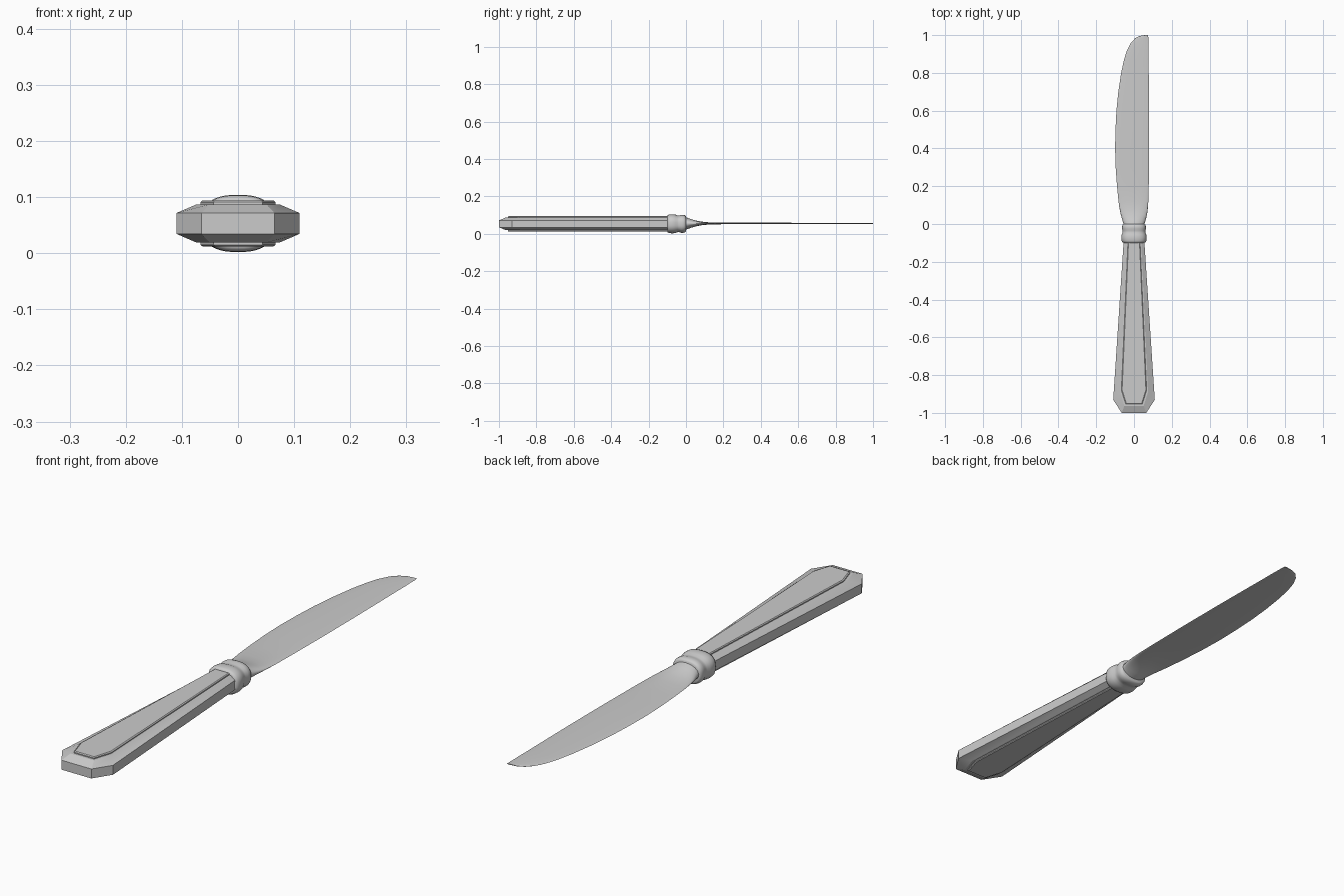
import bpy, bmesh, math

old = bpy.data.objects.get("Cube")
if old:
    bpy.data.objects.remove(old, do_unlink=True)

MID = 0.053  # height of the knife's centre plane

steel = bpy.data.materials.new("silver_grey")
steel.use_nodes = True
color = (0.6, 0.6, 0.6, 1)
steel.diffuse_color = color
bsdf = steel.node_tree.nodes["Principled BSDF"]
bsdf.inputs["Base Color"].default_value = color
bsdf.inputs["Roughness"].default_value = 0.5


def loft(name, rings, smooth_angle):
    """Skin a list of equal-length closed rings and cap both ends."""
    bm = bmesh.new()
    loops = [[bm.verts.new(p) for p in ring] for ring in rings]
    count = len(loops[0])
    for a, b in zip(loops, loops[1:]):
        for i in range(count):
            j = (i + 1) % count
            bm.faces.new((a[i], a[j], b[j], b[i]))
    bm.faces.new(loops[0])
    bm.faces.new(loops[-1])
    bmesh.ops.recalc_face_normals(bm, faces=bm.faces)
    mesh = bpy.data.meshes.new(name)
    bm.to_mesh(mesh)
    bm.free()
    obj = bpy.data.objects.new(name, mesh)
    bpy.context.collection.objects.link(obj)
    mesh.materials.append(steel)
    bpy.ops.object.select_all(action='DESELECT')
    obj.select_set(True)
    bpy.context.view_layer.objects.active = obj
    bpy.ops.object.shade_smooth_by_angle(angle=math.radians(smooth_angle))
    return obj


def outline(half, z):
    """Mirror (x, y) points of the right half into a closed ring at height z."""
    return ([(x, y, MID + z) for x, y in half] +
            [(-x, y, MID + z) for x, y in reversed(half)])


def oval(y, hx, hz, power, steps=48):
    """Superellipse section across the knife at station y."""
    ring = []
    for i in range(steps):
        t = 2 * math.pi * i / steps
        c, s = math.cos(t), math.sin(t)
        ring.append((hx * math.copysign(abs(c) ** (2 / power), c), y,
                     MID + hz * math.copysign(abs(s) ** (2 / power), s)))
    return ring


# Handle: tapered body with clipped corners, bevelled rim and stepped panels
wall = [(0.065, -1.0), (0.11, -0.93), (0.052, -0.05)]
rim = [(0.051, -0.963), (0.074, -0.89), (0.036, -0.05)]
panel = [(0.044, -0.953), (0.067, -0.88), (0.030, -0.05)]
top_edge = [(0.041, -0.949), (0.063, -0.878), (0.027, -0.05)]
layers = [(wall, 0.0185), (rim, 0.034), (panel, 0.034), (panel, 0.038), (top_edge, 0.041)]
loft("handle",
     [outline(h, -z) for h, z in reversed(layers)] + [outline(h, z) for h, z in layers], 20)

# Collar: two rounded bands with a shallow waist between them
bands = [(-0.100, 0.054, 0.042), (-0.097, 0.061, 0.047), (-0.088, 0.066, 0.050),
         (-0.072, 0.067, 0.051), (-0.056, 0.065, 0.049), (-0.046, 0.061, 0.045),
         (-0.036, 0.060, 0.045), (-0.026, 0.063, 0.048), (-0.014, 0.063, 0.048),
         (-0.004, 0.060, 0.045), (0.0, 0.054, 0.040)]
loft("collar", [oval(y, hx, hz, 2.5) for y, hx, hz in bands], 50)

# Blade: straight edge on the left, curved edge on the right, swelling into the collar
# stations: y, right edge x, left edge x, half thickness
stations = [(-0.02, -0.054, 0.054, 0.036), (0.0, -0.055, 0.055, 0.033),
            (0.025, -0.063, 0.063, 0.024), (0.05, -0.070, 0.069, 0.016),
            (0.08, -0.076, 0.073, 0.010), (0.12, -0.082, 0.076, 0.006),
            (0.2, -0.090, 0.078, 0.004), (0.3, -0.097, 0.079, 0.004),
            (0.4, -0.100, 0.080, 0.004), (0.5, -0.098, 0.080, 0.004),
            (0.6, -0.093, 0.080, 0.0035), (0.7, -0.083, 0.079, 0.0035),
            (0.8, -0.068, 0.078, 0.003), (0.87, -0.053, 0.077, 0.003),
            (0.92, -0.037, 0.077, 0.003), (0.96, -0.016, 0.076, 0.0025),
            (0.985, 0.008, 0.076, 0.002), (0.996, 0.032, 0.075, 0.002),
            (1.0, 0.058, 0.075, 0.0015)]
rings = []
for y, right, left, thick in stations:
    mid, half = (left + right) / 2, (left - right) / 2
    rings.append([(x + mid, yy, z + 0.002) for x, yy, z in oval(y, half, thick, 2, 32)])
loft("blade", rings, 60)
